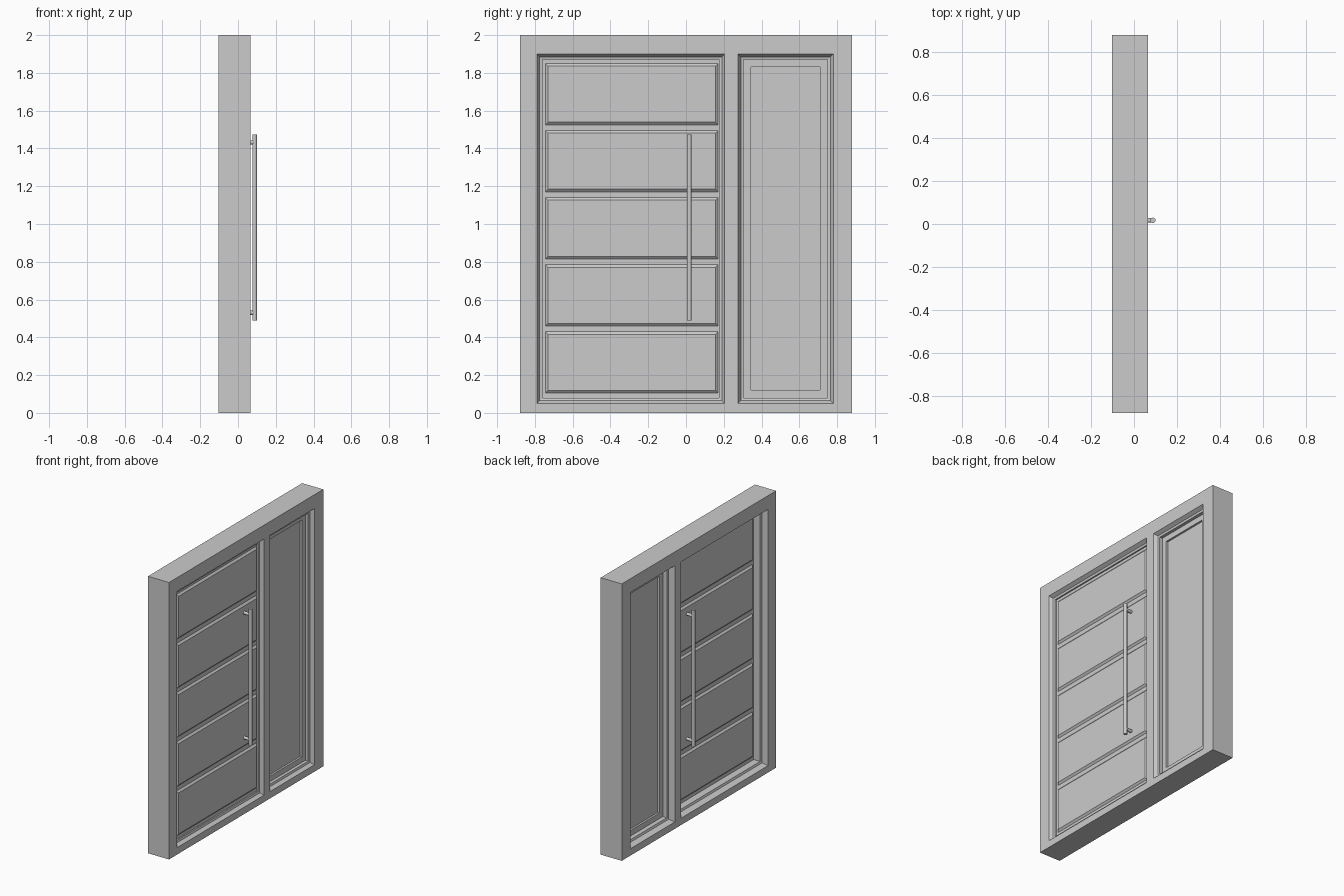
import bpy, bmesh, math
from mathutils import Matrix

if "Cube" in bpy.data.objects:
    bpy.data.objects.remove(bpy.data.objects["Cube"])


def finish(bm, name):
    bmesh.ops.recalc_face_normals(bm, faces=bm.faces)
    me = bpy.data.meshes.new(name)
    bm.to_mesh(me)
    bm.free()
    ob = bpy.data.objects.new(name, me)
    bpy.context.collection.objects.link(ob)
    return ob


def ring(bm, rect, inset, x):
    y0, y1, z0, z1 = rect
    y0, y1, z0, z1 = y0 + inset, y1 - inset, z0 + inset, z1 - inset
    return [bm.verts.new((x, y, z)) for y, z in
            ((y0, z0), (y1, z0), (y1, z1), (y0, z1))]


def loft(bm, rect, profile):
    """Stack rectangular rings given as (inset, x) and join neighbours."""
    rings = [ring(bm, rect, i, x) for i, x in profile]
    for a, b in zip(rings, rings[1:]):
        for k in range(4):
            n = (k + 1) % 4
            bm.faces.new((a[k], a[n], b[n], b[k]))
    return rings


def loop_edges(bm, loop):
    return [bm.edges.get((loop[k], loop[(k + 1) % 4])) for k in range(4)]


FRONT, BACK = 0.065, -0.103
DOOR = (-0.79, 0.205, 0.05, 1.90)
SIDE = (0.275, 0.78, 0.05, 1.90)

# Outer frame with two moulded openings
bm = bmesh.new()
reveal = [(0, FRONT), (0.015, 0.04), (0.03, 0.036),
          (0.03, -0.06), (0.015, -0.065), (0, BACK)]
outer = loft(bm, (-0.88, 0.88, 0, 2), [(0, FRONT), (0, BACK)])
openings = [loft(bm, r, reveal) for r in (DOOR, SIDE)]
for end, nx in ((0, 1), (-1, -1)):
    edges = loop_edges(bm, outer[end])
    for o in openings:
        edges += loop_edges(bm, o[end])
    bmesh.ops.triangle_fill(bm, edges=edges, use_beauty=True, normal=(nx, 0, 0))
finish(bm, "frame")

# Door slab
SLAB_F, SLAB_B = 0.026, -0.009
bm = bmesh.new()
r = loft(bm, DOOR, [(0.03, SLAB_F), (0.03, SLAB_B)])
bm.faces.new(r[0])
bm.faces.new(r[1])
finish(bm, "door_slab")

# Five raised bevelled panels on each side of the door
for side, base, top in (("front", SLAB_F, 0.038), ("back", SLAB_B, -0.021)):
    for i in range(5):
        z = 0.105 + 0.355 * i
        bm = bmesh.new()
        r = loft(bm, (-0.745, 0.17, z, z + 0.325), [(0, base), (0.014, top)])
        bm.faces.new(r[1])
        ob = finish(bm, f"{side}_panel_{i + 1}")
        # make the cap face outwards on open shells
        if (max(ob.data.polygons, key=lambda p: p.area).normal.x > 0) != (side == "front"):
            ob.data.flip_normals()

# Sidelight sash with pane set back on both sides
bm = bmesh.new()
r = loft(bm, SIDE, [(0.07, -0.014), (0.07, -0.028), (0.03, -0.028),
                    (0.03, 0.014), (0.07, 0.014), (0.07, 0.0)])
bm.faces.new(r[0])
bm.faces.new(r[-1])
finish(bm, "sidelight")


def cylinder(bm, radius, length, matrix):
    bmesh.ops.create_cone(bm, cap_ends=True, segments=20, radius1=radius,
                          radius2=radius, depth=length, matrix=matrix)


# Pull handles, front and back
HY = 0.017
for name, bar_x, root_x in (("front_handle", 0.088, 0.036), ("back_handle", -0.071, -0.019)):
    bm = bmesh.new()
    cylinder(bm, 0.0125, 0.985, Matrix.Translation((bar_x, HY, 0.982)))
    for z in (0.53, 1.432):
        cylinder(bm, 0.011, abs(bar_x - root_x),
                 Matrix.Translation(((bar_x + root_x) / 2, HY, z))
                 @ Matrix.Rotation(math.pi / 2, 4, 'Y'))
    ob = finish(bm, name)
    bpy.ops.object.select_all(action='DESELECT')
    ob.select_set(True)
    bpy.context.view_layer.objects.active = ob
    bpy.ops.object.shade_smooth_by_angle(angle=math.radians(35))
